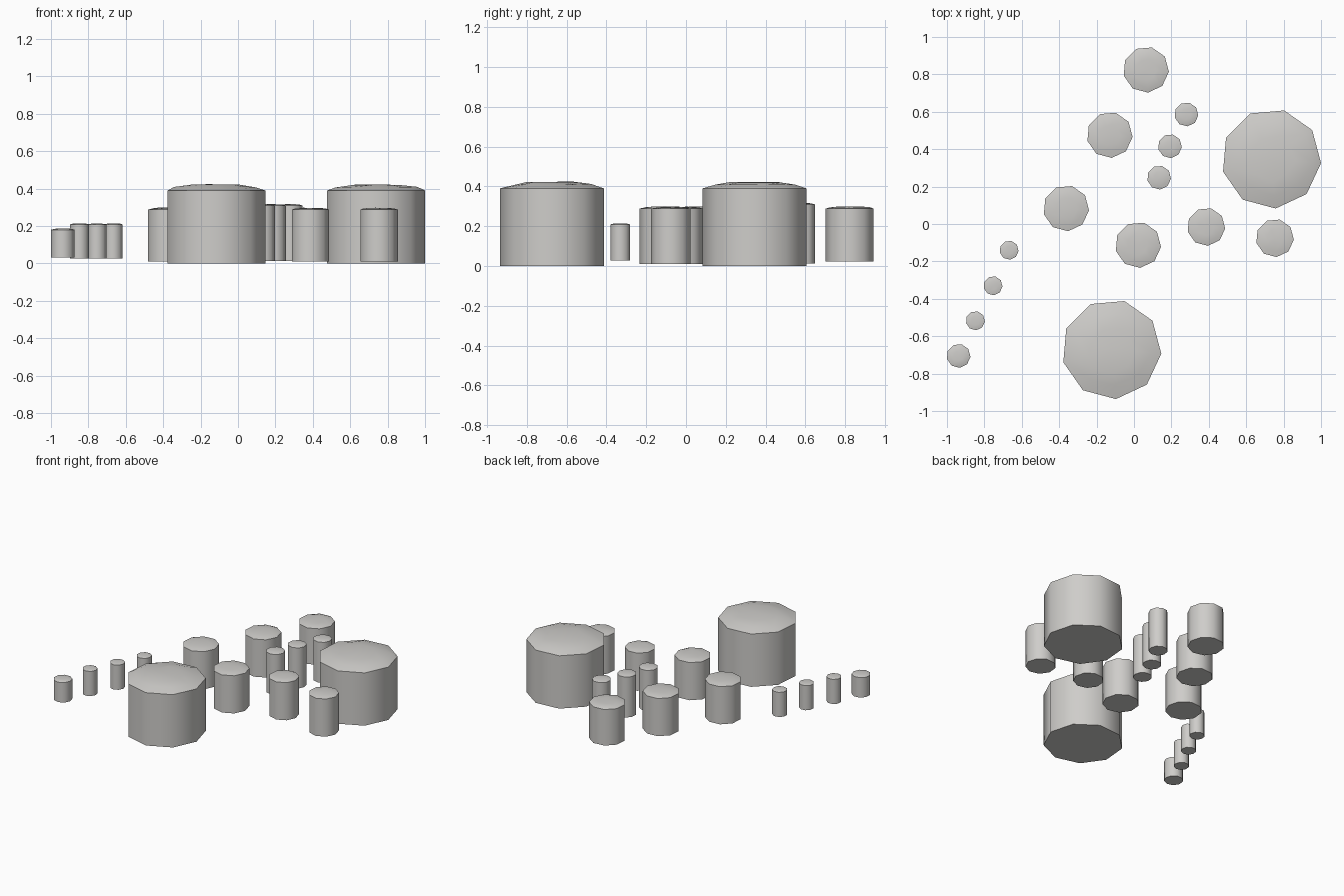
import bpy, bmesh, math, random
from math import radians, cos, sin

cube = bpy.data.objects.get("Cube")
if cube:
    bpy.data.objects.remove(cube, do_unlink=True)

random.seed(4)
SIDES = 9
TURN = radians(-5)

stone = bpy.data.materials.new("pale_stone")
stone.use_nodes = True
colour = (0.62, 0.61, 0.59, 1)
stone.diffuse_color = colour
stone.node_tree.nodes["Principled BSDF"].inputs["Base Color"].default_value = colour


def stepping_stone(name, x, y, radius, bottom, rim, top):
    """Nine-sided upright stone with a flat base and a worn, shallow dome."""
    bm = bmesh.new()

    def ring(scale, z, wobble=0.0):
        verts = []
        for i in range(SIDES):
            a = TURN + i * math.tau / SIDES
            r = radius * scale * (1 + random.uniform(-wobble, wobble))
            dz = random.uniform(-wobble, wobble) * (top - rim)
            verts.append(bm.verts.new((x + r * cos(a), y + r * sin(a), z + dz)))
        return verts

    rise = top - rim
    rings = [ring(1, bottom), ring(1, rim),
             ring(0.78, rim + rise * 0.55, 0.1),
             ring(0.45, rim + rise * 0.9, 0.1)]
    for low, high in zip(rings, rings[1:]):
        for i in range(SIDES):
            j = (i + 1) % SIDES
            bm.faces.new((low[i], low[j], high[j], high[i]))
    bm.faces.new(reversed(rings[0]))
    peak = bm.verts.new((x, y, top - rise * 0.05))
    for i in range(SIDES):
        bm.faces.new((rings[-1][i], rings[-1][(i + 1) % SIDES], peak))

    mesh = bpy.data.meshes.new(name)
    bm.to_mesh(mesh)
    bm.free()
    mesh.materials.append(stone)
    ob = bpy.data.objects.new(name, mesh)
    bpy.context.collection.objects.link(ob)
    bpy.ops.object.select_all(action='DESELECT')
    ob.select_set(True)
    bpy.context.view_layer.objects.active = ob
    bpy.ops.object.shade_smooth_by_angle(angle=radians(55))


# Each group: name, (bottom, rim, top), then (x, y, radius) per stone
groups = [
    ("large_stone", (0, 0.39, 0.425),
     [(0.734, 0.349, 0.267), (-0.12, -0.67, 0.267)]),
    ("medium_stone", (0.01, 0.288, 0.3),
     [(-0.13, 0.476, 0.123), (-0.363, 0.084, 0.123), (0.022, -0.112, 0.123)]),
    ("far_stone", (0.022, 0.288, 0.3), [(0.064, 0.825, 0.123)]),
    ("narrow_stone", (0.01, 0.288, 0.298),
     [(0.386, -0.015, 0.102), (0.753, -0.075, 0.102)]),
    ("post_stone", (0.012, 0.31, 0.317),
     [(0.28, 0.586, 0.064), (0.192, 0.416, 0.064), (0.134, 0.248, 0.064)]),
    ("small_stone", (0.027, 0.209, 0.214),
     [(-0.668, -0.14, 0.051), (-0.754, -0.33, 0.051), (-0.848, -0.517, 0.051)]),
    ("end_stone", (0.033, 0.18, 0.188), [(-0.938, -0.705, 0.064)]),
]
for name, heights, places in groups:
    for n, (x, y, r) in enumerate(places, 1):
        stepping_stone(f"{name}_{n}", x, y, r, *heights)
